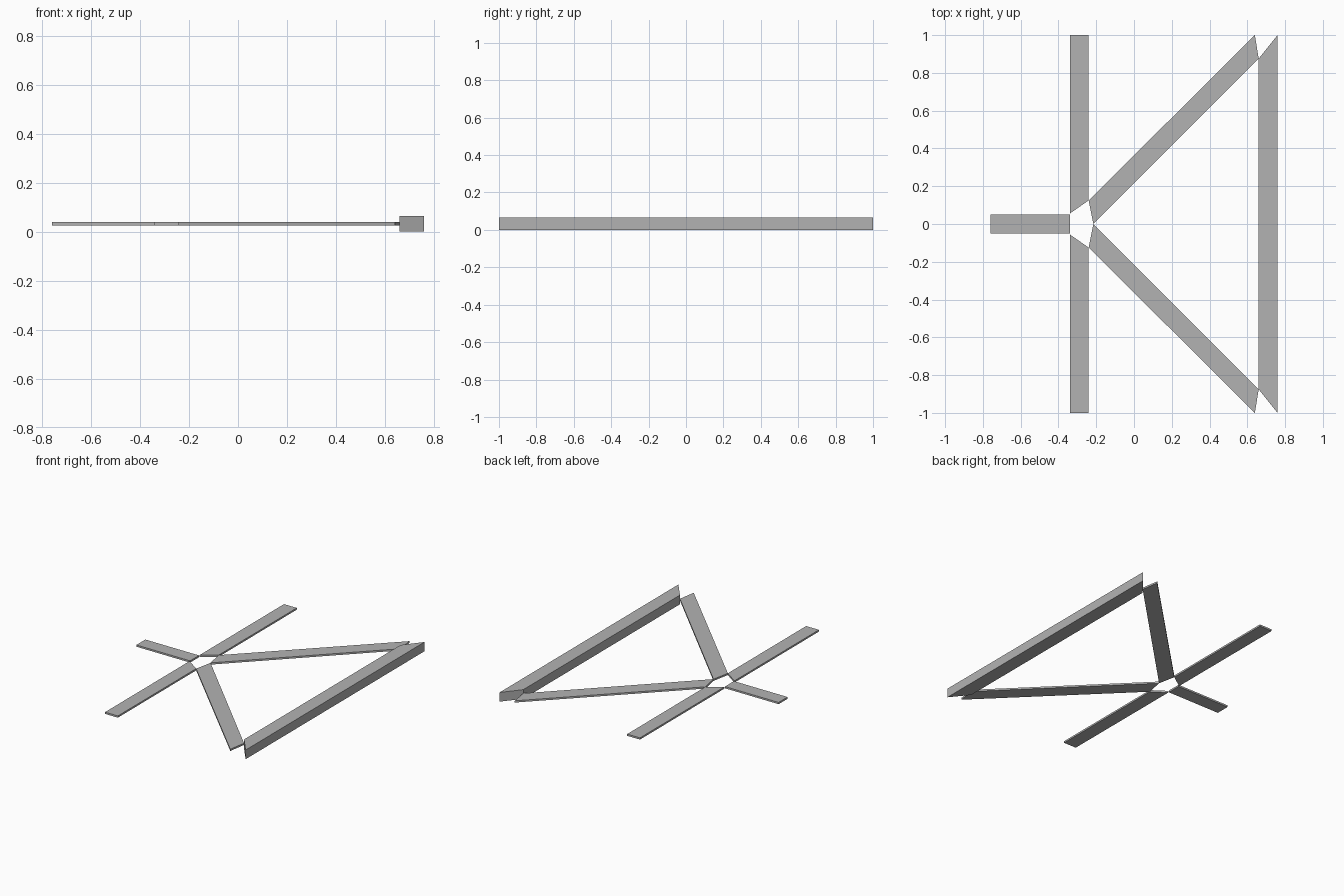
import bpy
import bmesh

cube = bpy.data.objects.get("Cube")
if cube:
    bpy.data.objects.remove(cube, do_unlink=True)

# Single plain grey material
GREY = (0.45, 0.45, 0.45, 1)
grey = bpy.data.materials.new("plain_grey")
grey.use_nodes = True
grey.diffuse_color = GREY
grey.node_tree.nodes["Principled BSDF"].inputs["Base Color"].default_value = GREY

MID_Z = 0.0325


def beam(name, outline, thickness):
    """Extrude a flat outline into a beam centred on the mid height."""
    bm = bmesh.new()
    base = bm.faces.new([bm.verts.new((x, y, MID_Z - thickness / 2)) for x, y in outline])
    top = bmesh.ops.extrude_face_region(bm, geom=[base])["geom"]
    verts = [v for v in top if isinstance(v, bmesh.types.BMVert)]
    bmesh.ops.translate(bm, verts=verts, vec=(0, 0, thickness))
    bmesh.ops.recalc_face_normals(bm, faces=bm.faces)
    mesh = bpy.data.meshes.new(name)
    bm.to_mesh(mesh)
    bm.free()
    mesh.materials.append(grey)
    obj = bpy.data.objects.new(name, mesh)
    bpy.context.collection.objects.link(obj)
    return obj


THIN, THICK = 0.0125, 0.065

# Short stub with square ends
beam("stub", [(-0.76, -0.05), (-0.34, -0.05), (-0.34, 0.05), (-0.76, 0.05)], THIN)

# Thick end bar with mitred ends
beam("end_bar", [(0.66, -0.875), (0.76, -1), (0.76, 1), (0.66, 0.875)], THICK)

# Mirrored cross arms and diagonal braces, mitred where they meet
arm = [(-0.34, 0.055), (-0.24, 0.125), (-0.24, 1), (-0.34, 1)]
brace = [(-0.215, 0), (0.66, 0.875), (0.64, 1), (-0.24, 0.125)]
for side, sign in (("back", 1), ("front", -1)):
    beam(side + "_arm", [(x, sign * y) for x, y in arm], THIN)
    beam(side + "_brace", [(x, sign * y) for x, y in brace], THIN)
